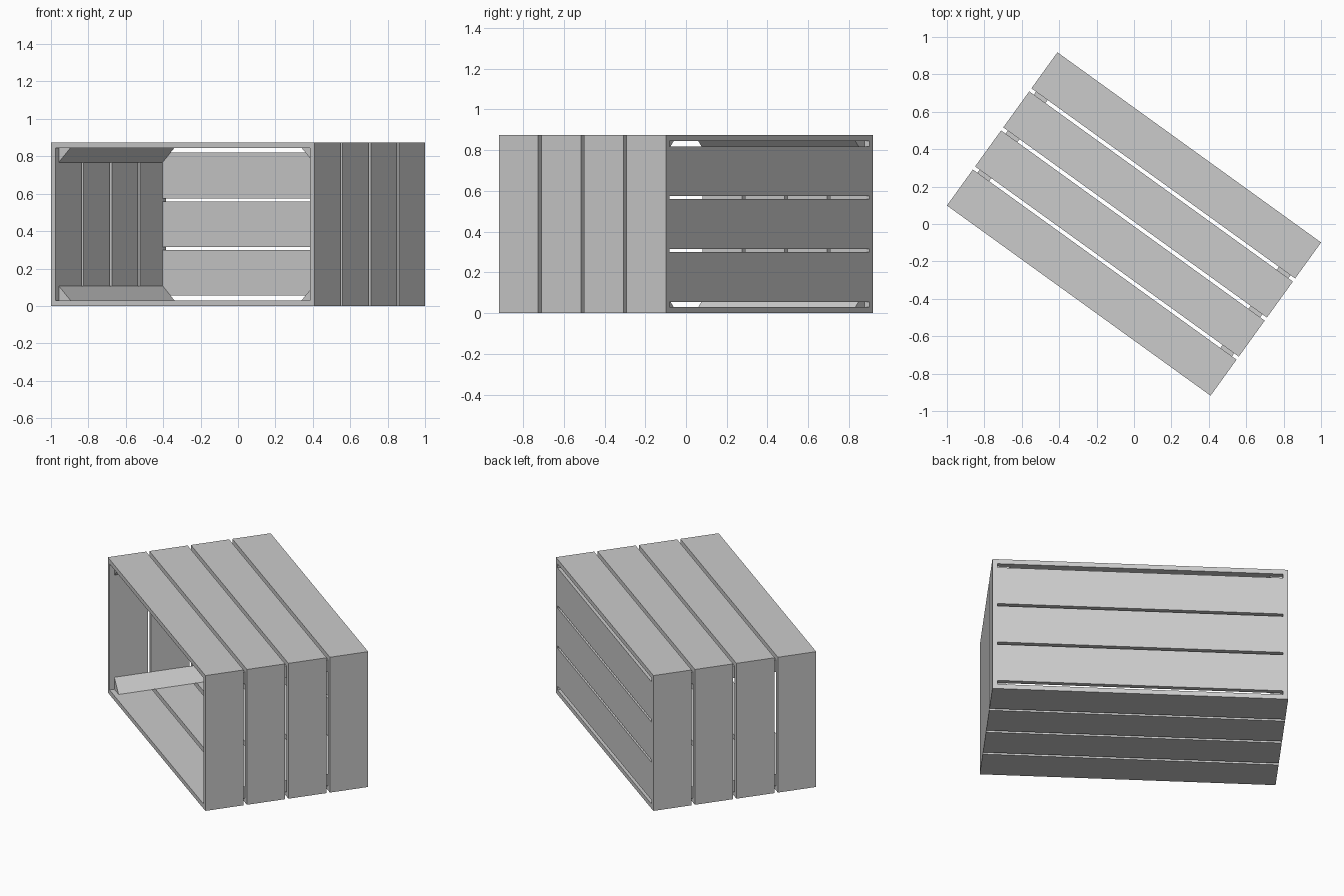
import bpy, math
from mathutils import Matrix

if "Cube" in bpy.data.objects:
    bpy.data.objects.remove(bpy.data.objects["Cube"])

L, W, H, T = 1.738, 1.01, 0.875, 0.03   # length, depth, height, board thickness
GAP = 0.02
ROT = Matrix.Rotation(math.radians(-35.8), 4, 'Z')


def make(name, verts, faces):
    me = bpy.data.meshes.new(name)
    me.from_pydata(verts, [], faces)
    me.update()
    ob = bpy.data.objects.new(name, me)
    ob.matrix_world = ROT
    bpy.context.collection.objects.link(ob)
    return ob


def board(name, x0, x1, y0, y1, z0, z1):
    v = [(x, y, z) for x in (x0, x1) for y in (y0, y1) for z in (z0, z1)]
    f = [(0, 1, 3, 2), (4, 6, 7, 5), (0, 4, 5, 1), (2, 3, 7, 6), (0, 2, 6, 4), (1, 5, 7, 3)]
    return make(name, v, f)


# four rings of boards: two end slats, one top and one bottom slat each
slat = (W - 3 * GAP) / 4
for i in range(4):
    y0 = -W / 2 + i * (slat + GAP)
    y1 = y0 + slat
    board(f"left_end_slat_{i}", -L / 2, -L / 2 + T, y0, y1, 0, H)
    board(f"right_end_slat_{i}", L / 2 - T, L / 2, y0, y1, 0, H)
    board(f"bottom_slat_{i}", -L / 2 + T, L / 2 - T, y0, y1, 0, T)
    board(f"top_slat_{i}", -L / 2 + T, L / 2 - T, y0, y1, H - T, H)

# three horizontal back slats
for i in (-1, 0, 1):
    zc = H / 2 + i * 0.26
    board(f"back_slat_{i + 1}", -L / 2 + T, L / 2 - T, W / 2 - T, W / 2, zc - 0.122, zc + 0.122)

# triangular battens in the four inner corners
leg = 0.077
yb = W / 2 - T
for sx, side in ((-1, "left"), (1, "right")):
    for sz, level in ((-1, "bottom"), (1, "top")):
        x, z = sx * (L / 2 - T), H / 2 + sz * (H / 2 - T)
        tri = [(x, z), (x - sx * leg, z), (x, z - sz * leg)]
        if sx * sz < 0:
            tri.reverse()
        v = [(a, y, b) for y in (-yb, yb) for a, b in tri]
        f = [(2, 1, 0), (3, 4, 5), (0, 1, 4, 3), (1, 2, 5, 4), (2, 0, 3, 5)]
        make(f"{level}_{side}_corner_batten", v, f)

# consistent outward normals
import bmesh
for ob in bpy.data.objects:
    bm = bmesh.new()
    bm.from_mesh(ob.data)
    bmesh.ops.recalc_face_normals(bm, faces=bm.faces)
    bm.to_mesh(ob.data)
    bm.free()
